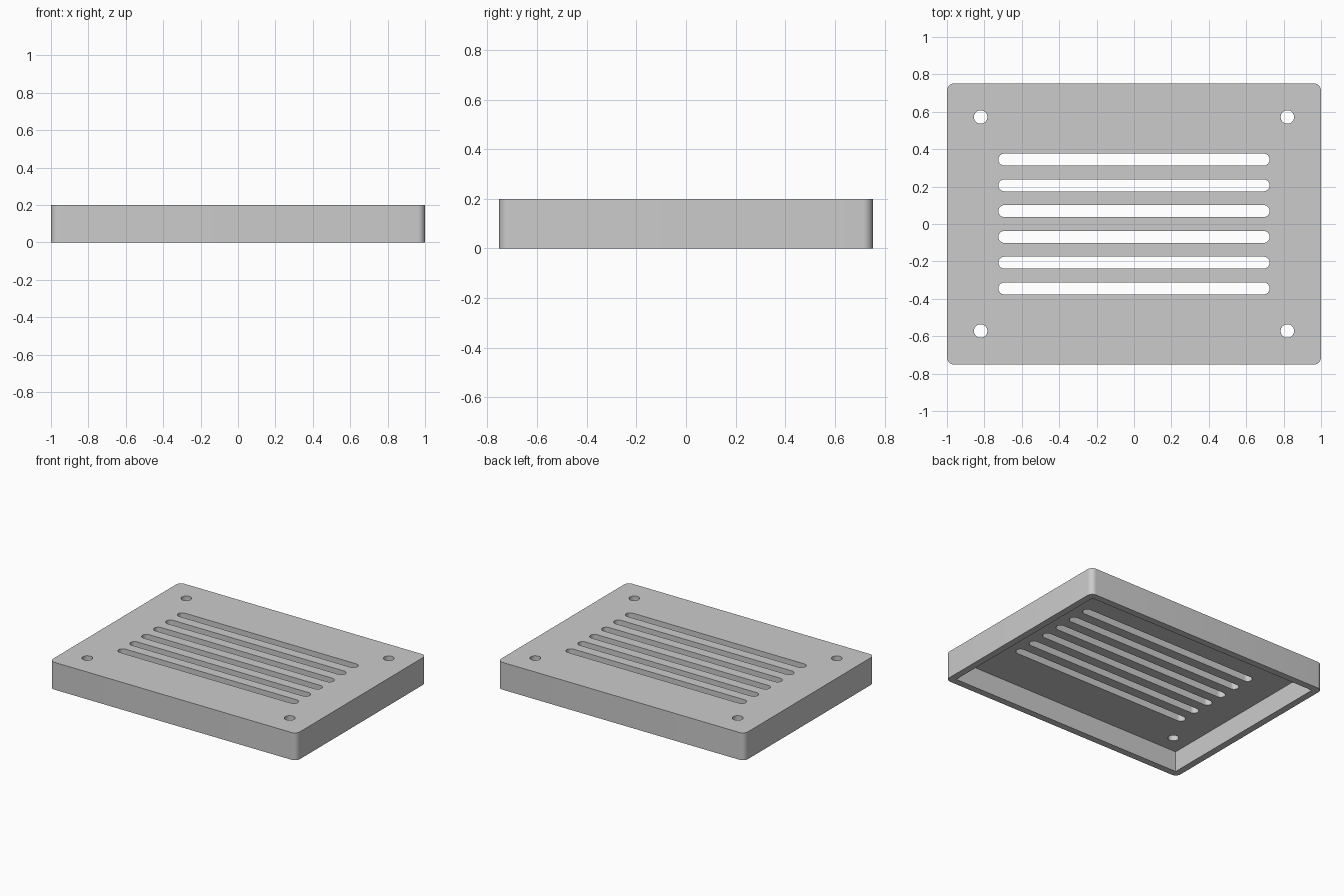
import bpy, bmesh, math

cube = bpy.data.objects.get("Cube")
if cube:
    bpy.data.objects.remove(cube)

LENGTH, WIDTH, HEIGHT = 2.0, 1.505, 0.2
WALL, CORNER = 0.05, 0.04

grey = bpy.data.materials.new("light grey")
grey.use_nodes = True
colour = (0.6, 0.6, 0.6, 1)
grey.diffuse_color = colour
grey.node_tree.nodes["Principled BSDF"].inputs["Base Color"].default_value = colour


def rounded_outline(cx, cy, length, width, radius, steps):
    """Points of a rounded rectangle, anticlockwise."""
    points = []
    for quarter, (sx, sy) in enumerate([(1, 1), (-1, 1), (-1, -1), (1, -1)]):
        for i in range(steps + 1):
            a = (quarter + i / steps) * math.pi / 2
            points.append((cx + sx * (length / 2 - radius) + radius * math.cos(a),
                           cy + sy * (width / 2 - radius) + radius * math.sin(a)))
    return points


def add_prism(bm, outline, z0, z1):
    """Closed upright prism over an outline."""
    verts = [bm.verts.new((x, y, z0)) for x, y in outline]
    bmesh.ops.remove_doubles(bm, verts=verts, dist=1e-5)
    base = bm.faces.new([v for v in verts if v.is_valid])
    top = bmesh.ops.extrude_face_region(bm, geom=[base])["geom"]
    moved = [v for v in top if isinstance(v, bmesh.types.BMVert)]
    bmesh.ops.translate(bm, verts=moved, vec=(0, 0, z1 - z0))


def make_object(name, prisms):
    bm = bmesh.new()
    for outline, z0, z1 in prisms:
        add_prism(bm, outline, z0, z1)
    bmesh.ops.recalc_face_normals(bm, faces=bm.faces)
    mesh = bpy.data.meshes.new(name)
    bm.to_mesh(mesh)
    bm.free()
    mesh.materials.append(grey)
    obj = bpy.data.objects.new(name, mesh)
    bpy.context.collection.objects.link(obj)
    return obj


# Outer shell with rounded upright corners
cover = make_object("vent_cover", [
    (rounded_outline(0, 0, LENGTH, WIDTH, CORNER, 10), 0, HEIGHT)])

# Square-cornered hollow, open underneath
ix, iy = LENGTH / 2 - WALL, WIDTH / 2 - WALL
hollow = make_object("hollow_cutter", [
    ([(-ix, -iy), (ix, -iy), (ix, iy), (-ix, iy)], -0.1, HEIGHT - WALL)])

# Six round-ended slots and four screw holes through the top
slots = [rounded_outline(0, (i - 2.5) * 0.1378, 1.45, 0.064, 0.032, 10)
         for i in range(6)]
holes = [rounded_outline(x, y, 0.072, 0.072, 0.036, 10)
         for x in (-0.82, 0.82) for y in (-0.572, 0.572)]
openings = make_object("opening_cutter", [(o, 0.1, 0.3) for o in slots + holes])

for cutter in (hollow, openings):
    cut = cover.modifiers.new(cutter.name, "BOOLEAN")
    cut.operation = "DIFFERENCE"
    cut.solver = "EXACT"
    cut.object = cutter

# Apply the cuts and remove the cutters
bpy.context.view_layer.objects.active = cover
cover.select_set(True)
for modifier in list(cover.modifiers):
    bpy.ops.object.modifier_apply(modifier=modifier.name)
for cutter in (hollow, openings):
    bpy.data.objects.remove(cutter)

bpy.ops.object.shade_smooth_by_angle(angle=math.radians(30))
